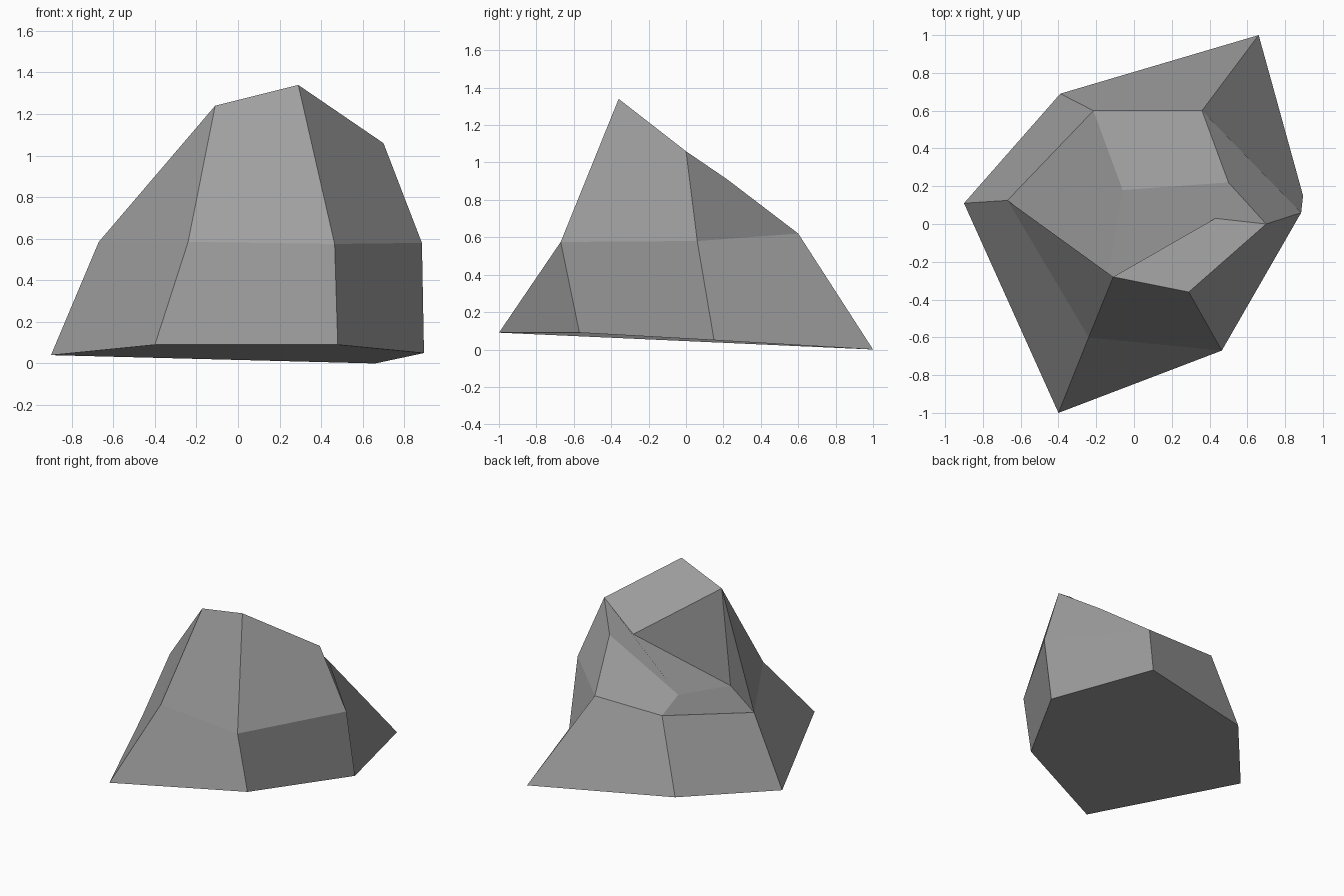
import bpy
import bmesh

cube = bpy.data.objects.get("Cube")
if cube:
    bpy.data.objects.remove(cube, do_unlink=True)

# Single stone colour
stone = bpy.data.materials.new("stone_grey")
stone.use_nodes = True
colour = (0.35, 0.35, 0.35, 1.0)
stone.diffuse_color = colour
bsdf = next(n for n in stone.node_tree.nodes if n.type == 'BSDF_PRINCIPLED')
bsdf.inputs["Base Color"].default_value = colour
bsdf.inputs["Roughness"].default_value = 0.9

bm = bmesh.new()


def points(*coords):
    return [bm.verts.new(c) for c in coords]


def face(*verts):
    return bm.faces.new(verts)


# Six-sided base and waist rings, counter-clockwise from the -x corner
base = points((-0.9, 0.11, 0.04), (-0.4, -1.0, 0.09), (0.48, -0.57, 0.09),
              (0.895, 0.15, 0.05), (0.66, 1.0, 0.0), (-0.39, 0.69, 0.07))
waist = points((-0.67, 0.125, 0.585), (-0.24, -0.6, 0.585), (0.465, -0.67, 0.575),
               (0.885, 0.06, 0.58), (0.36, 0.6, 0.62), (-0.215, 0.6, 0.62))

# Underside and lower skirt
face(*reversed(base))
for i in range(6):
    j = (i + 1) % 6
    face(base[i], base[j], waist[j], waist[i])

# Upper corners and the corners of the notch broken out of the back
crest, peak, shoulder = points((-0.11, -0.28, 1.24), (0.29, -0.36, 1.34), (0.7, 0.0, 1.06))
lip, rim, hollow, pit = points((0.43, 0.03, 0.86), (0.5, 0.22, 0.91),
                               (-0.06, 0.18, 0.58), (-0.15, -0.33, 0.48))

# Outer upper sides
face(waist[0], waist[1], crest)
face(waist[1], waist[2], peak, crest)
face(waist[2], waist[3], shoulder, peak)
face(waist[3], waist[4], rim, shoulder)

# Sloping top
face(crest, peak, shoulder, lip)

# Notch: ledge, slopes and undercut walls
face(waist[4], waist[5], hollow, rim)
face(waist[5], waist[0], pit, hollow)
face(rim, hollow, pit, lip, shoulder)
face(crest, lip, pit)
face(waist[0], crest, pit)

bmesh.ops.recalc_face_normals(bm, faces=bm.faces[:])
mesh = bpy.data.meshes.new("rock")
bm.to_mesh(mesh)
bm.free()
mesh.materials.append(stone)
rock = bpy.data.objects.new("rock", mesh)
bpy.context.collection.objects.link(rock)
